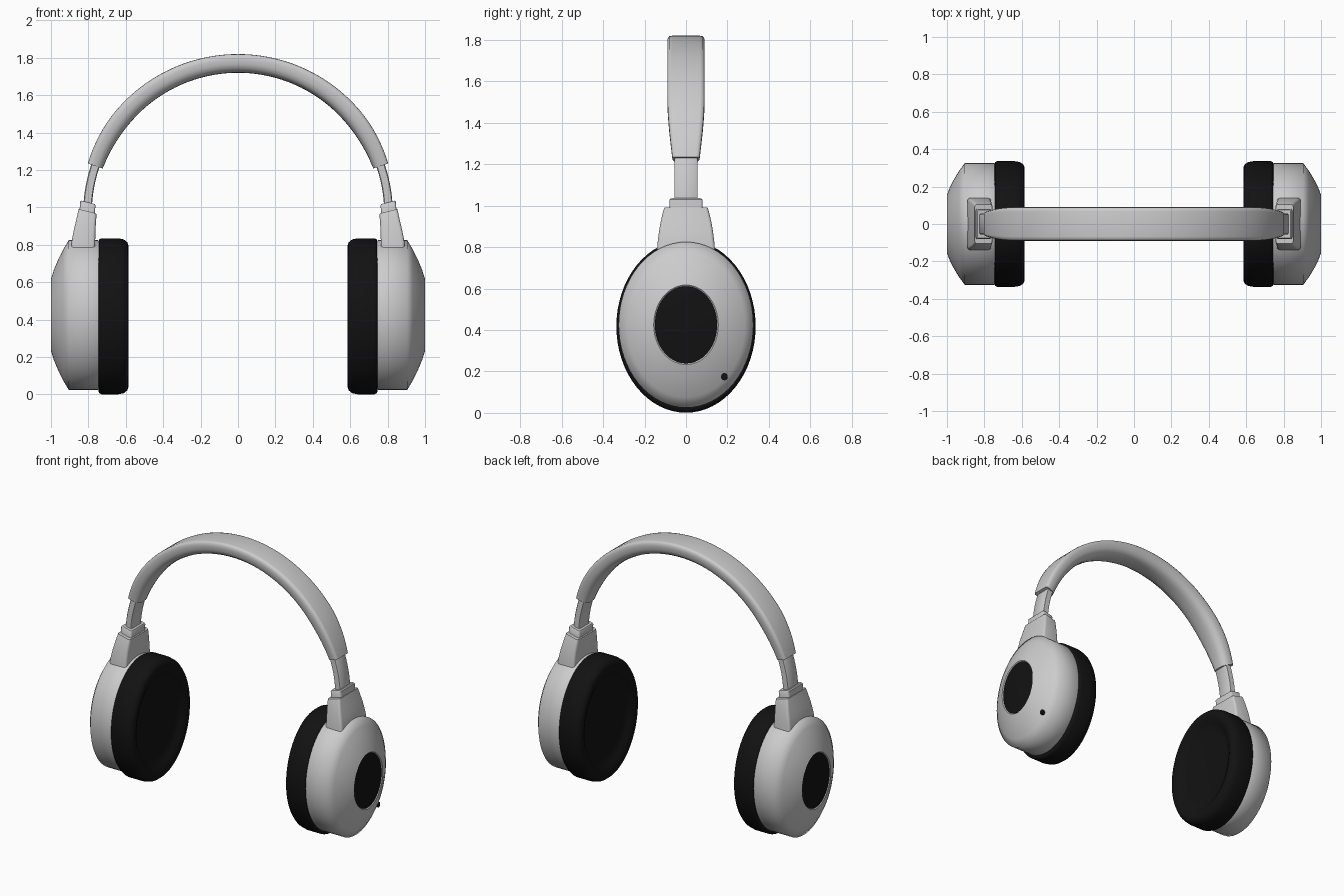
import bpy, bmesh
from math import sin, cos, pi, radians

if "Cube" in bpy.data.objects:
    bpy.data.objects.remove(bpy.data.objects["Cube"])

black = bpy.data.materials.new("black")
black.diffuse_color = (0.006, 0.006, 0.006, 1)
black.use_nodes = True
black.node_tree.nodes["Principled BSDF"].inputs["Base Color"].default_value = black.diffuse_color


def loft(name, rings, mat=None, mirror=True, angle=40):
    """Skin a list of equal-length point rings, cap both ends."""
    bm = bmesh.new()
    vs = [[bm.verts.new(p) for p in r] for r in rings]
    n = len(rings[0])
    for a, b in zip(vs, vs[1:]):
        for i in range(n):
            bm.faces.new((a[i], a[(i + 1) % n], b[(i + 1) % n], b[i]))
    bm.faces.new(vs[0])
    bm.faces.new(vs[-1])
    bmesh.ops.recalc_face_normals(bm, faces=bm.faces)
    me = bpy.data.meshes.new(name)
    bm.to_mesh(me)
    bm.free()
    ob = bpy.data.objects.new(name, me)
    bpy.context.collection.objects.link(ob)
    if mat:
        me.materials.append(mat)
    bpy.ops.object.select_all(action='DESELECT')
    ob.select_set(True)
    bpy.context.view_layer.objects.active = ob
    bpy.ops.object.shade_smooth_by_angle(angle=radians(angle))
    if mirror:
        ob.modifiers.new("mirror", 'MIRROR').use_mirror_merge = False
    return ob


def oval(x, s, ry, rz, cz, cy=0, n=64):
    return [(x, cy + s * ry * cos(2 * pi * i / n), cz + s * rz * sin(2 * pi * i / n))
            for i in range(n)]


def rounded_block(z, xc, hx, hy, r=0.015, tilt=0.25):
    """Horizontal rounded rectangle, leaning with the band."""
    pts = []
    for k, (sx, sy) in enumerate(((1, 1), (-1, 1), (-1, -1), (1, -1))):
        for j in range(4):
            a = (k + j / 3) * pi / 2
            dx = sx * (hx - r) + r * cos(a)
            pts.append((xc + dx, sy * (hy - r) + r * sin(a), z + tilt * dx))
    return pts


# Ear cup shells
shell = [(0.73, 0.93), (0.74, 0.985), (0.75, 1), (0.905, 1), (0.935, 0.875),
         (0.96, 0.75), (0.985, 0.60), (1.0, 0.48), (0.993, 0.465)]
loft("ear_cups", [oval(x, s, 0.325, 0.4, 0.425) for x, s in shell], angle=65)

# Dark centre discs on the outer faces
loft("cup_discs", [oval(x, s, 0.15, 0.186, 0.425)
                   for x, s in ((0.97, 1), (0.995, 1), (0.997, 0.95))], black)

# Ear cushions with a shallow dished inner face
pad = [(0.747, 0.95), (0.742, 0.985), (0.73, 1), (0.64, 1), (0.61, 0.985),
       (0.592, 0.95), (0.585, 0.90), (0.588, 0.83), (0.60, 0.76), (0.615, 0.70), (0.62, 0.6)]
loft("ear_cushions", [oval(x, s, 0.336, 0.417, 0.418) for x, s in pad], black, angle=60)

# Microphone dot on the right cup only
loft("microphone_dot", [oval(x, 1, 0.016, 0.018, 0.175, 0.185, 20) for x in (0.91, 0.95)],
     black, mirror=False)

# Yokes rising from the cups
yoke = [(0.72, 0.828, 0.064, 0.142), (0.80, 0.827, 0.063, 0.138), (0.86, 0.821, 0.058, 0.131),
        (0.91, 0.814, 0.053, 0.123), (0.965, 0.806, 0.049, 0.110), (0.98, 0.805, 0.047, 0.105)]
loft("yokes", [rounded_block(*s) for s in yoke])

# Collars gripping the sliders
loft("slider_collars", [rounded_block(z, xc, hx, hy, 0.01) for z, xc, hx, hy in
                        ((0.96, 0.808, 0.04, 0.08), (1.02, 0.803, 0.041, 0.08),
                         (1.027, 0.802, 0.036, 0.075))])

# Sliders and headband follow one arc
R, CZ = 0.805, 0.965


def arc_ring(a, section, hw, ht):
    return [((R + v * ht) * cos(a), u * hw, CZ + (R + v * ht) * sin(a)) for u, v in section]


bar = [(-1, -0.8), (-0.9, -1), (0.9, -1), (1, -0.8), (1, 0.8), (0.9, 1), (-0.9, 1), (-1, 0.8)]
loft("sliders", [arc_ring(radians(2 + 2 * i), bar, 0.055, 0.023) for i in range(11)])

# Headband: flat outside, padded rounded inside, narrowing at both ends
half = [(0.35, -0.97), (0.65, -0.84), (0.87, -0.55), (0.97, -0.1), (1, 0.4),
        (0.98, 0.75), (0.9, 0.95), (0.75, 1)]
pad_section = [(0, -1)] + half + [(-u, v) for u, v in reversed(half)]
rings = []
N, START = 64, 18.6
for i in range(N + 1):
    deg = START + (180 - 2 * START) * i / N
    t = sin(min(1, min(deg - START, 180 - START - deg) / 23) * pi / 2)
    rings.append(arc_ring(radians(deg), pad_section, 0.066 + 0.024 * t, 0.042 + 0.008 * t))
loft("headband", rings, mirror=False, angle=50)
